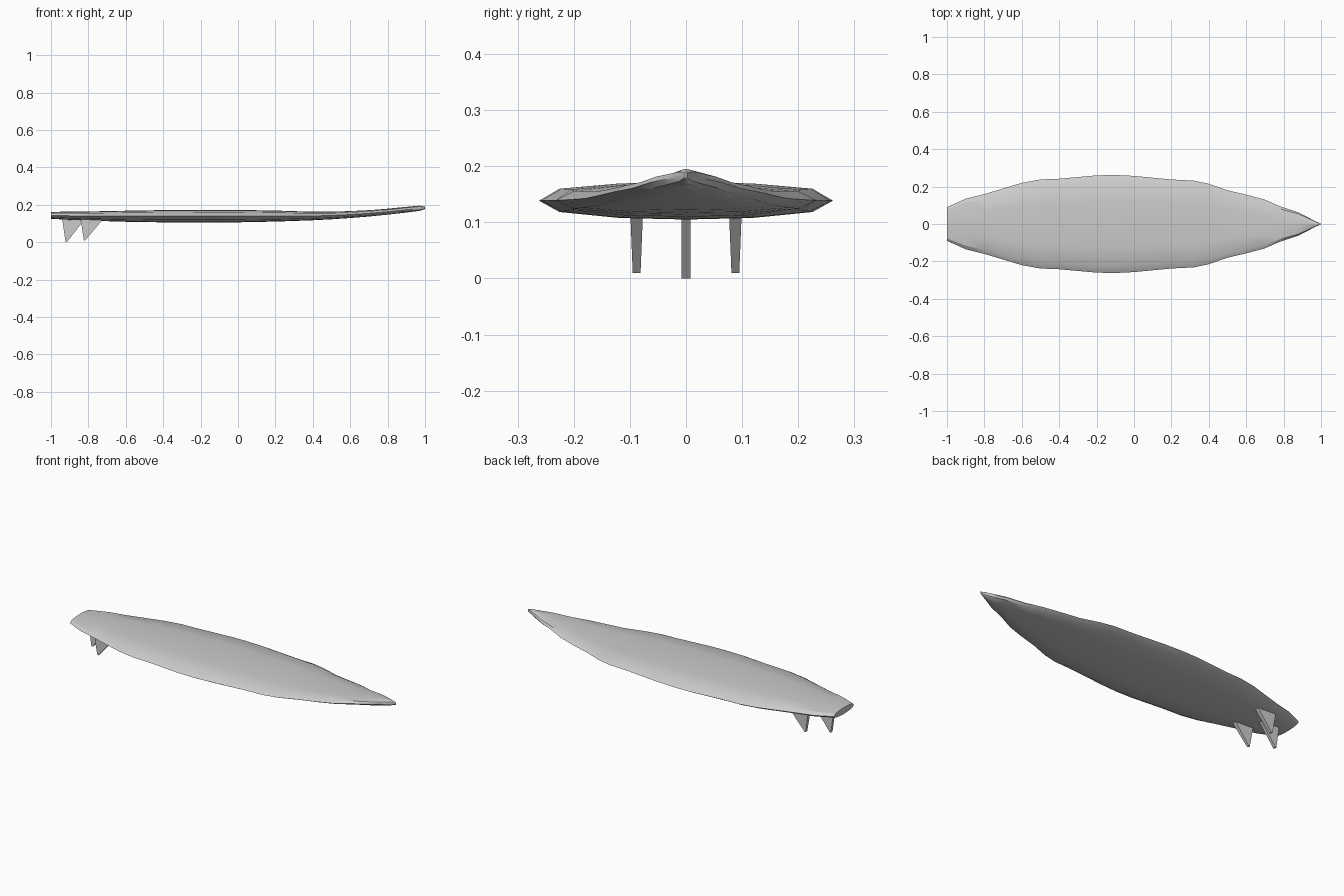
import bpy, bmesh
from math import radians

cube = bpy.data.objects.get("Cube")
if cube:
    bpy.data.objects.remove(cube, do_unlink=True)

grey = bpy.data.materials.new("light_grey")
grey.use_nodes = True
colour = (0.6, 0.6, 0.6, 1)
grey.diffuse_color = colour
grey.node_tree.nodes["Principled BSDF"].inputs["Base Color"].default_value = colour


def finish(name, bm, smooth):
    bmesh.ops.recalc_face_normals(bm, faces=bm.faces)
    mesh = bpy.data.meshes.new(name)
    bm.to_mesh(mesh)
    bm.free()
    mesh.materials.append(grey)
    obj = bpy.data.objects.new(name, mesh)
    bpy.context.collection.objects.link(obj)
    if smooth:
        bpy.ops.object.select_all(action='DESELECT')
        obj.select_set(True)
        bpy.context.view_layer.objects.active = obj
        bpy.ops.object.shade_smooth_by_angle(angle=radians(30))
    return obj


# Board stations: x, half width, underside height, deck height
stations = [
    (-1, .09, .125, .162), (-.9, .135, .119, .163), (-.8, .16, .115, .164),
    (-.6, .22, .109, .168), (-.5, .238, .107, .170), (-.4, .242, .106, .171),
    (-.2, .26, .105, .172), (-.1, .262, .105, .172), (0, .257, .106, .172),
    (.2, .238, .110, .169), (.32, .232, .114, .165), (.4, .215, .117, .163),
    (.5, .18, .122, .163), (.6, .157, .129, .166), (.7, .13, .137, .171),
    (.78, .095, .145, .177), (.88, .062, .156, .187), (.97, .015, .167, .195),
    (1, .002, .177, .190)]

# Cross-section as fractions of half width and thickness, keel to deck centre
half = [(0, 0), (.45, .04), (.86, .2), (1, .5), (.86, .82), (.45, .96), (0, 1)]
section = half + [(-y, z) for y, z in half[-2:0:-1]]

bm = bmesh.new()
rings = [[bm.verts.new((x, y * w, low + z * (high - low))) for y, z in section]
         for x, w, low, high in stations]
count = len(section)
for a, b in zip(rings, rings[1:]):
    for i in range(count):
        j = (i + 1) % count
        bm.faces.new((a[i], a[j], b[j], b[i]))
bm.faces.new(rings[0])
bm.faces.new(rings[-1])
finish("board", bm, True)


# Triangular fins, slightly thinner at the tip
def fin(name, x, y, tip_z, root, tip):
    outline = [(x, .125, root), (x + .12, .125, root),
               (x + .11, .11, root), (x + .025, tip_z, tip), (x + .018, tip_z, tip)]
    bm = bmesh.new()
    sides = [[bm.verts.new((px, y + s * t, pz)) for px, pz, t in outline] for s in (-1, 1)]
    for side in sides:
        bm.faces.new(side)
    for i in range(len(outline)):
        j = (i + 1) % len(outline)
        bm.faces.new((sides[0][i], sides[0][j], sides[1][j], sides[1][i]))
    finish(name, bm, False)


fin("centre_fin", -.94, 0, 0, .008, .008)
for name, y in (("left_fin", .088), ("right_fin", -.088)):
    fin(name, -.842, y, .01, .011, .007)
